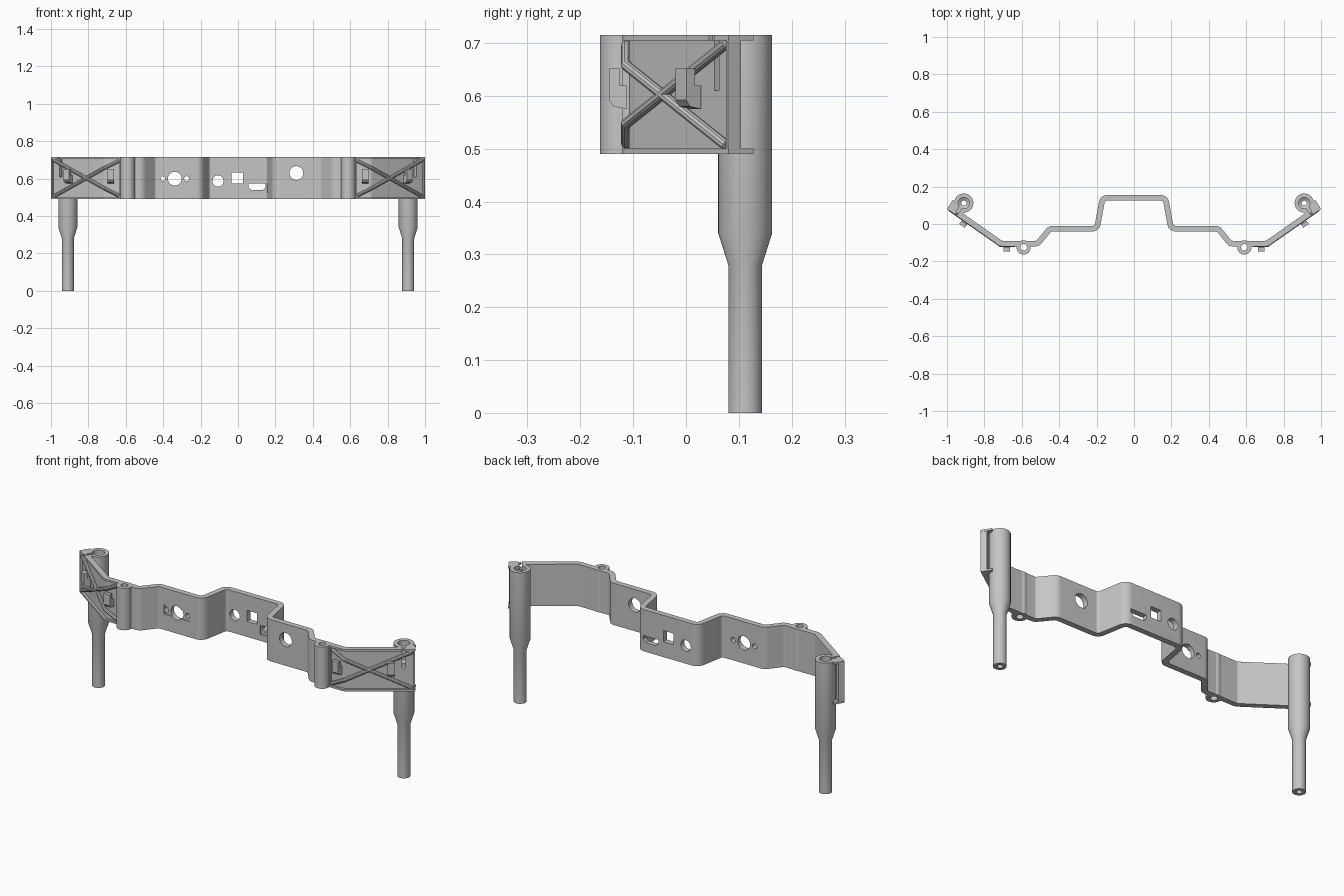
import bpy, bmesh, math
from mathutils import Vector, Matrix

if "Cube" in bpy.data.objects:
    bpy.data.objects.remove(bpy.data.objects["Cube"], do_unlink=True)

GREY = bpy.data.materials.new("light_grey")
GREY.use_nodes = True
GREY.diffuse_color = (0.56, 0.56, 0.56, 1)
GREY.node_tree.nodes["Principled BSDF"].inputs["Base Color"].default_value = GREY.diffuse_color

LOW, TOP, HALF = 0.49, 0.715, 0.015
TUBE = Vector((0.91, 0.112))
OUT = Vector((0.574, -0.819))       # outward direction of the angled wing
ALONG = Vector((0.819, 0.574))      # direction along the wing


def make(name, bm):
    bmesh.ops.recalc_face_normals(bm, faces=bm.faces)
    mesh = bpy.data.meshes.new(name)
    bm.to_mesh(mesh)
    bm.free()
    mesh.materials.append(GREY)
    ob = bpy.data.objects.new(name, mesh)
    bpy.context.collection.objects.link(ob)
    return ob


def activate(ob):
    bpy.ops.object.select_all(action='DESELECT')
    ob.select_set(True)
    bpy.context.view_layer.objects.active = ob


def modify(ob, kind, **settings):
    mod = ob.modifiers.new(kind, kind)
    for key, value in settings.items():
        setattr(mod, key, value)
    activate(ob)
    bpy.ops.object.modifier_apply(modifier=mod.name)


def cut(ob, cutter, keep=False):
    cutter.hide_render = True
    modify(ob, 'BOOLEAN', operation='DIFFERENCE', solver='EXACT', object=cutter)
    if not keep:
        bpy.data.objects.remove(cutter, do_unlink=True)


def mirror(ob):
    modify(ob, 'MIRROR', use_mirror_merge=False)
    return ob


def prism(name, points, depth):
    """Extrude a closed 3D outline along a vector."""
    bm = bmesh.new()
    face = bm.faces.new([bm.verts.new(p) for p in points])
    ext = bmesh.ops.extrude_face_region(bm, geom=[face], use_keep_orig=True)
    bmesh.ops.translate(bm, vec=depth, verts=[v for v in ext["geom"] if isinstance(v, bmesh.types.BMVert)])
    return make(name, bm)


def fillet(points, radius, steps=6):
    """Round the inner corners of a plan path."""
    pts = [Vector(p) for p in points]
    path = [pts[0]]
    for a, b, c in zip(pts, pts[1:], pts[2:]):
        u, v = (a - b).normalized(), (c - b).normalized()
        half = u.angle(v) / 2
        reach = radius / math.tan(half)
        centre = b + (u + v).normalized() * radius / math.sin(half)
        p, q = b + u * reach - centre, b + v * reach - centre
        path += [centre + p.lerp(q, i / steps).normalized() * radius for i in range(steps + 1)]
    return path + [pts[-1]]


def strip(name, path, front, back, z0, z1):
    """Upright wall following a plan path between two offsets."""
    bm = bmesh.new()
    rings = []
    for i, p in enumerate(path):
        before = (p - path[i - 1]).normalized() if i else None
        after = (path[i + 1] - p).normalized() if i < len(path) - 1 else None
        t = ((before or after) + (after or before)).normalized()
        n = Vector((-t.y, t.x))
        f, b = p + n * front, p + n * back
        rings.append([bm.verts.new((*q, z)) for q, z in ((f, z0), (f, z1), (b, z1), (b, z0))])
    for r, s in zip(rings, rings[1:]):
        for k in range(4):
            bm.faces.new((r[k], r[(k + 1) % 4], s[(k + 1) % 4], s[k]))
    bm.faces.new(rings[0])
    bm.faces.new(rings[-1])
    return make(name, bm)


def lathe(name, profile, centre, segments=40):
    bm = bmesh.new()
    verts = [bm.verts.new((r, 0, z)) for r, z in profile]
    edges = [bm.edges.new((a, b)) for a, b in zip(verts, verts[1:] + verts[:1])]
    bmesh.ops.spin(bm, geom=verts + edges, cent=(0, 0, 0), axis=(0, 0, 1),
                   angle=2 * math.pi, steps=segments, use_duplicate=False)
    bmesh.ops.remove_doubles(bm, verts=bm.verts, dist=0.0001)
    bmesh.ops.translate(bm, vec=(*centre, 0), verts=bm.verts)
    return make(name, bm)


def box(name, centre, size, turn=0):
    bm = bmesh.new()
    bmesh.ops.create_cube(bm, size=1, matrix=Matrix.Translation(centre)
                          @ Matrix.Rotation(turn, 4, 'Z') @ Matrix.Diagonal((*size, 1)))
    return make(name, bm)


def round_cutter(centre, r, tilt):
    bm = bmesh.new()
    bmesh.ops.create_cone(bm, cap_ends=True, segments=32, radius1=r, radius2=r, depth=0.6,
                          matrix=Matrix.Translation(centre) @ Matrix.Rotation(tilt, 4, 'X'))
    return make("hole_cutter", bm)


# Folded main band
right = [(0.168, 0.14), (0.198, -0.025), (0.45, -0.025), (0.515, -0.105), (0.71, -0.105), (0.991, 0.092)]
left = [(-x, y) for x, y in reversed(right)]
band = strip("main_band", fillet(left + right, 0.03), -HALF, HALF, LOW, TOP)

# Recessed wing panels
panel = fillet([(0.633, -0.105), (0.71, -0.105), (0.985, 0.088)], 0.03)
cut(band, mirror(strip("panel_cutter", panel, -0.025, -0.003, LOW + 0.01, TOP - 0.01)))

# Shallow pockets round the ports
cut(band, box("pocket_cutter", (0.1, 0.12, 0.55), (0.11, 0.02, 0.05)))
cut(band, box("pocket_cutter", (-0.337, -0.045, 0.6), (0.15, 0.02, 0.05)))

# Round, square and rounded port openings
for x, z, r in ((-0.402, 0.6, 0.013), (-0.338, 0.6, 0.037), (-0.275, 0.6, 0.013),
                (-0.107, 0.587, 0.03), (0.312, 0.63, 0.037)):
    cut(band, round_cutter((x, 0.05, z), r, math.pi / 2))
cut(band, box("square_cutter", (-0.004, 0.14, 0.603), (0.06, 0.2, 0.06)))
port = [(0.055, 0.575), (0.147, 0.575), (0.147, 0.555), (0.133, 0.54), (0.07, 0.54), (0.055, 0.555)]
cut(band, prism("port_cutter", [(x, 0.05, z) for x, z in port], (0, 0.2, 0)))

# Screw bosses on the front
boss = mirror(lathe("screw_boss", [(0.018, LOW), (0.038, LOW), (0.038, TOP), (0.018, TOP)], (0.59, -0.125)))
cut(band, mirror(round_cutter((0.59, -0.125, 0.6), 0.018, 0)))

# Stepped hollow legs
leg = lathe("stepped_leg", [(0.014, 0), (0.032, 0), (0.032, 0.28), (0.051, 0.34), (0.051, TOP),
                            (0.03, TOP), (0.03, 0.61), (0.014, 0.6)], TUBE)

# Neck joining each leg to the wing
turn = math.atan2(ALONG.y, ALONG.x)
neck = box("leg_neck", (*(TUBE + OUT * 0.045), (LOW + TOP) / 2), (0.056, 0.025, TOP - LOW), turn)

# Keyhole slot through leg, neck and wing
slot = box("slot_cutter", (*(TUBE + OUT * 0.06), 0.68), (0.016, 0.12, 0.14), turn)
cut(leg, slot, keep=True)
cut(neck, slot, keep=True)
cut(band, mirror(slot))
mirror(leg)
mirror(neck)

# End gussets, top and bottom
gussets = []
for name, z in (("upper_gusset", TOP - 0.01), ("lower_gusset", LOW)):
    outline = [(1, 0.08), (0.97, 0.128), (0.947, 0.105), (0.945, 0.05)]
    gussets.append(mirror(prism(name, [(x, y, z) for x, y in outline], (0, 0, 0.01))))


# Crossed bracing rods
def rod(name, z_in, z_out):
    z_bend = z_in + (z_out - z_in) * 0.2
    curve = bpy.data.curves.new(name, 'CURVE')
    curve.dimensions = '3D'
    curve.bevel_depth = 0.01
    curve.bevel_resolution = 3
    curve.use_fill_caps = True
    spline = curve.splines.new('POLY')
    spline.points.add(2)
    for point, co in zip(spline.points, ((0.638, -0.113, z_in), (0.714, -0.113, z_bend), (0.985, 0.077, z_out))):
        point.co = (*co, 1)
    ob = bpy.data.objects.new(name, curve)
    bpy.context.collection.objects.link(ob)
    activate(ob)
    bpy.ops.object.convert(target='MESH')
    ob = bpy.context.object
    ob.data.materials.clear()
    ob.data.materials.append(GREY)
    return mirror(ob)


rods = [rod("rising_rod", 0.51, 0.7), rod("falling_rod", 0.695, 0.505)]


# Cable hooks on the wings
def hook(name, base, out):
    profile = [(0, 0.575), (0.025, 0.58), (0.034, 0.592), (0.034, 0.652), (0.014, 0.652), (0.014, 0.62), (0, 0.62)]
    side = Vector((-out.y, out.x))
    start = base - side * 0.018
    return mirror(prism(name, [(*(start + out * d), z) for d, z in profile], (*(side * 0.036), 0)))


hooks = [hook("inner_hook", Vector((0.68, -0.112)), Vector((0, -1))),
         hook("outer_hook", Vector((0.9, 0.018)), OUT)]

for ob in [band, boss, leg, neck] + gussets + rods + hooks:
    activate(ob)
    bpy.ops.object.shade_smooth_by_angle(angle=math.radians(30))
